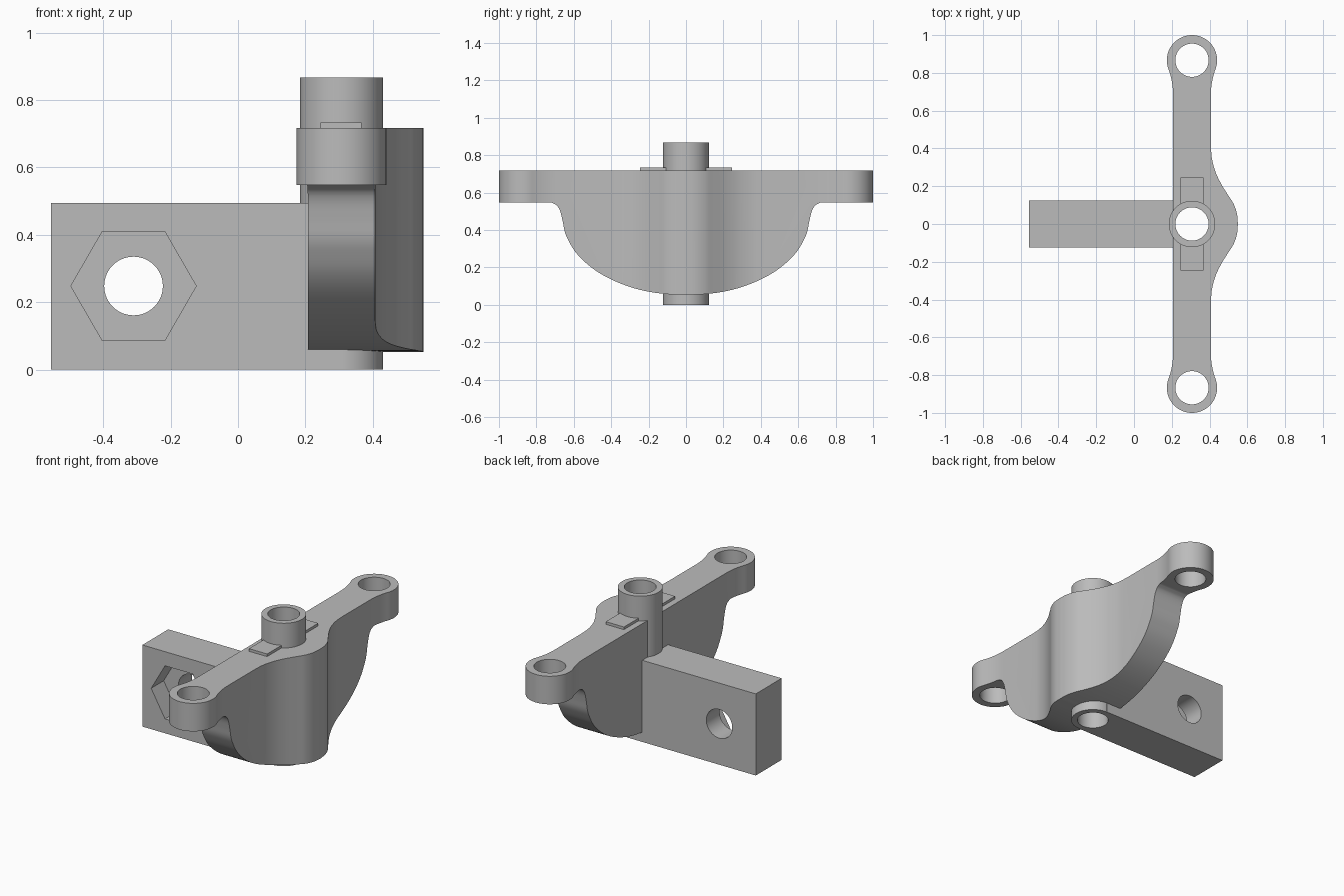
import bpy, bmesh, math
from mathutils import Vector, Matrix

if "Cube" in bpy.data.objects:
    bpy.data.objects.remove(bpy.data.objects["Cube"])

grey = bpy.data.materials.new("plain grey")
grey.use_nodes = True
COLOR = (0.5, 0.5, 0.5, 1)
grey.diffuse_color = COLOR
grey.node_tree.nodes["Principled BSDF"].inputs["Base Color"].default_value = COLOR

PX = 0.307          # pivot axis x
EYE_Y = 0.867       # end eye distance from the pivot
EYE_R = 0.133


def prism(name, points, direction):
    """Extrude a closed 3D outline along a direction."""
    bm = bmesh.new()
    face = bm.faces.new([bm.verts.new(p) for p in points])
    new = bmesh.ops.extrude_face_region(bm, geom=[face])["geom"]
    bmesh.ops.translate(bm, vec=direction, verts=[v for v in new if isinstance(v, bmesh.types.BMVert)])
    bmesh.ops.recalc_face_normals(bm, faces=bm.faces)
    mesh = bpy.data.meshes.new(name)
    bm.to_mesh(mesh)
    bm.free()
    mesh.materials.append(grey)
    obj = bpy.data.objects.new(name, mesh)
    bpy.context.collection.objects.link(obj)
    return obj


def box(name, lo, hi):
    (x0, y0, z0), (x1, y1, z1) = lo, hi
    return prism(name, [(x0, y0, z0), (x1, y0, z0), (x1, y1, z0), (x0, y1, z0)], (0, 0, z1 - z0))


def arc(cx, cy, r, a0, a1, n):
    return [(cx + r * math.cos(a0 + (a1 - a0) * i / n), cy + r * math.sin(a0 + (a1 - a0) * i / n))
            for i in range(n + 1)]


def disc(name, x, y, r, z0, z1, n=64):
    pts = arc(x, y, r, 0, 2 * math.pi, n)[:-1]
    return prism(name, [(a, b, z0) for a, b in pts], (0, 0, z1 - z0))


def cross_disc(name, x, z, r, y0, y1, n=64):
    pts = arc(x, z, r, 0, 2 * math.pi, n)[:-1]
    return prism(name, [(a, y0, b) for a, b in pts], (0, y1 - y0, 0))


def spline(points, steps=5):
    """Smooth curve through a few points."""
    p = [Vector(q) for q in points]
    p = [2 * p[0] - p[1]] + p + [2 * p[-1] - p[-2]]
    out = []
    for a, b, c, d in zip(p, p[1:], p[2:], p[3:]):
        for i in range(steps):
            t = i / steps
            out.append(tuple(b + (c - a) * t / 2 + (2 * a - 5 * b + 4 * c - d) * t * t / 2
                             + (3 * b - a - 3 * c + d) * t ** 3 / 2))
    return out + [tuple(p[-2])]


def combine(obj, tool, operation="DIFFERENCE"):
    mod = obj.modifiers.new("combine", "BOOLEAN")
    mod.object, mod.operation, mod.solver = tool, operation, "EXACT"
    bpy.context.view_layer.objects.active = obj
    bpy.ops.object.modifier_apply(modifier=mod.name)
    bpy.data.objects.remove(tool)


# Bracket plan: bulged outer side, blended end eyes, flat inner side
HALF = 0.1
BLEND = 0.4
dy = math.sqrt((BLEND + EYE_R) ** 2 - (BLEND + HALF) ** 2)
angle = math.atan2(dy, BLEND + HALF)
bulge = spline([(0.55, 0), (0.545, 0.055), (0.528, 0.105), (0.5, 0.15), (0.46, 0.215),
                (0.43, 0.28), (0.412, 0.35), (PX + HALF, 0.42)])
blend = arc(PX + HALF + BLEND, EYE_Y - dy, BLEND, math.pi, math.pi - angle, 10)
eye = arc(PX, EYE_Y, EYE_R, -angle, math.pi + angle, 48)
inner = [(2 * PX - x, y) for x, y in reversed(blend)]
half = bulge + blend + eye[1:-1] + inner
plan = half + [(x, -y) for x, y in reversed(half[1:])]
bracket = prism("bracket", [(x, y, 0) for x, y in plan], (0, 0, 0.717))

# Bracket side profile: curved belly below the flat eyes
belly = spline([(0, 0.052), (0.123, 0.059), (0.246, 0.08), (0.36, 0.118), (0.46, 0.168), (0.54, 0.228),
                (0.594, 0.286), (0.63, 0.347), (0.648, 0.39), (0.659, 0.445), (0.672, 0.498),
                (0.69, 0.53), (0.718, 0.547)])
side = belly + [(1.1, 0.547), (1.1, 1)]
side += [(-y, z) for y, z in reversed(side[1:])]
combine(bracket, prism("side_cutter", [(0, y, z) for y, z in side], (1, 0, 0)), "INTERSECT")
for y in (EYE_Y, -EYE_Y):
    combine(bracket, disc("eye_cutter", PX, y, 0.088, 0.3, 1))
combine(bracket, disc("pivot_cutter", PX, 0, 0.105, -1, 1))

# Pivot sleeve
sleeve = disc("pivot_sleeve", PX, 0, 0.123, 0, 0.867)
combine(sleeve, disc("bore_cutter", PX, 0, 0.088, -1, 1))

# Arm with hexagonal nut pocket and bolt hole
arm = box("arm", (-0.555, -0.124, 0), (PX, 0.124, 0.495))
combine(arm, disc("pivot_cutter", PX, 0, 0.105, -1, 1))
combine(arm, cross_disc("bolt_cutter", -0.31, 0.248, 0.087, -1, 1))
combine(arm, cross_disc("nut_cutter", -0.31, 0.248, 0.186, -0.3, -0.004, 6))

# Thin locating tabs on both sides of the sleeve
tabs = box("locating_tabs", (0.245, -0.245, 0.7), (0.367, 0.245, 0.733))
combine(tabs, disc("pivot_cutter", PX, 0, 0.105, -1, 1))

for obj in (bracket, sleeve, arm, tabs):
    bpy.ops.object.select_all(action="DESELECT")
    obj.select_set(True)
    bpy.context.view_layer.objects.active = obj
    bpy.ops.object.shade_smooth_by_angle(angle=math.radians(30))
